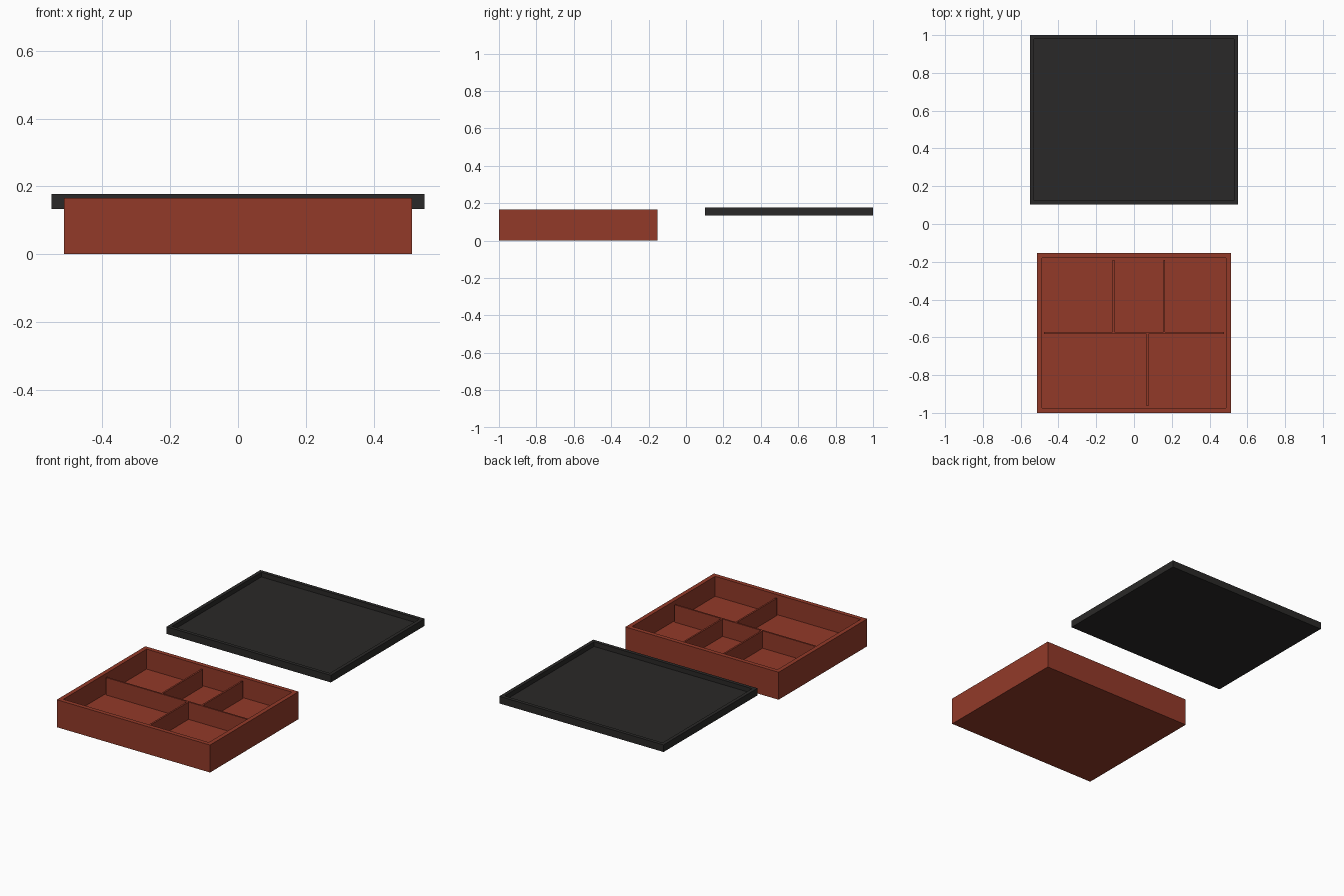
import bpy, bmesh
from mathutils import Vector

if "Cube" in bpy.data.objects:
    bpy.data.objects.remove(bpy.data.objects["Cube"])


def material(name, rgb):
    m = bpy.data.materials.new(name)
    m.diffuse_color = (*rgb, 1)
    m.use_nodes = True
    m.node_tree.nodes["Principled BSDF"].inputs["Base Color"].default_value = m.diffuse_color
    return m


def finish(name, bm, mat):
    me = bpy.data.meshes.new(name)
    bm.to_mesh(me)
    bm.free()
    me.materials.append(mat)
    ob = bpy.data.objects.new(name, me)
    bpy.context.collection.objects.link(ob)
    return ob


def block(lo, hi):
    lo, hi = Vector(lo), Vector(hi)
    bm = bmesh.new()
    bmesh.ops.create_cube(bm, size=1)
    for v in bm.verts:
        v.co = Vector((lo[i] + (v.co[i] + 0.5) * (hi[i] - lo[i]) for i in range(3)))
    return bm


def tray(name, lo, hi, wall, floor_z, mat):
    """Box with its top face inset and sunk to form an open tray."""
    bm = block(lo, hi)
    bm.normal_update()
    top = max(bm.faces, key=lambda f: f.calc_center_median().z)
    bmesh.ops.inset_region(bm, faces=[top], thickness=wall)
    inner = bmesh.ops.extrude_discrete_faces(bm, faces=[top])["faces"][0]
    for v in inner.verts:
        v.co.z = floor_z
    bmesh.ops.recalc_face_normals(bm, faces=bm.faces)
    return finish(name, bm, mat)


red = material("red_brown", (0.29, 0.042, 0.022))
black = material("charcoal", (0.023, 0.022, 0.021))

# Compartment box
WALL, FLOOR, DIV_TOP, T = 0.037, 0.045, 0.15, 0.005
X, Y0, Y1 = 0.513, -1.0, -0.153
tray("box", (-X, Y0, 0), (X, Y1, 0.166), WALL, FLOOR, red)

# Dividers: one long cross wall, then short walls in each row
mid = (Y0 + Y1) / 2
finish("long_divider", block((-X + WALL, mid - T, FLOOR), (X - WALL, mid + T, DIV_TOP)), red)
for name, x, ya, yb in (
    ("back_left_divider", -0.108, mid + T, Y1 - WALL),
    ("back_right_divider", 0.16, mid + T, Y1 - WALL),
    ("front_divider", 0.071, Y0 + WALL, mid - T),
):
    finish(name, block((x - T, ya, FLOOR), (x + T, yb, DIV_TOP)), red)

# Upturned lid lying behind the box
tray("lid", (-0.55, 0.102, 0.134), (0.55, 1.0, 0.177), 0.03, 0.149, black)
